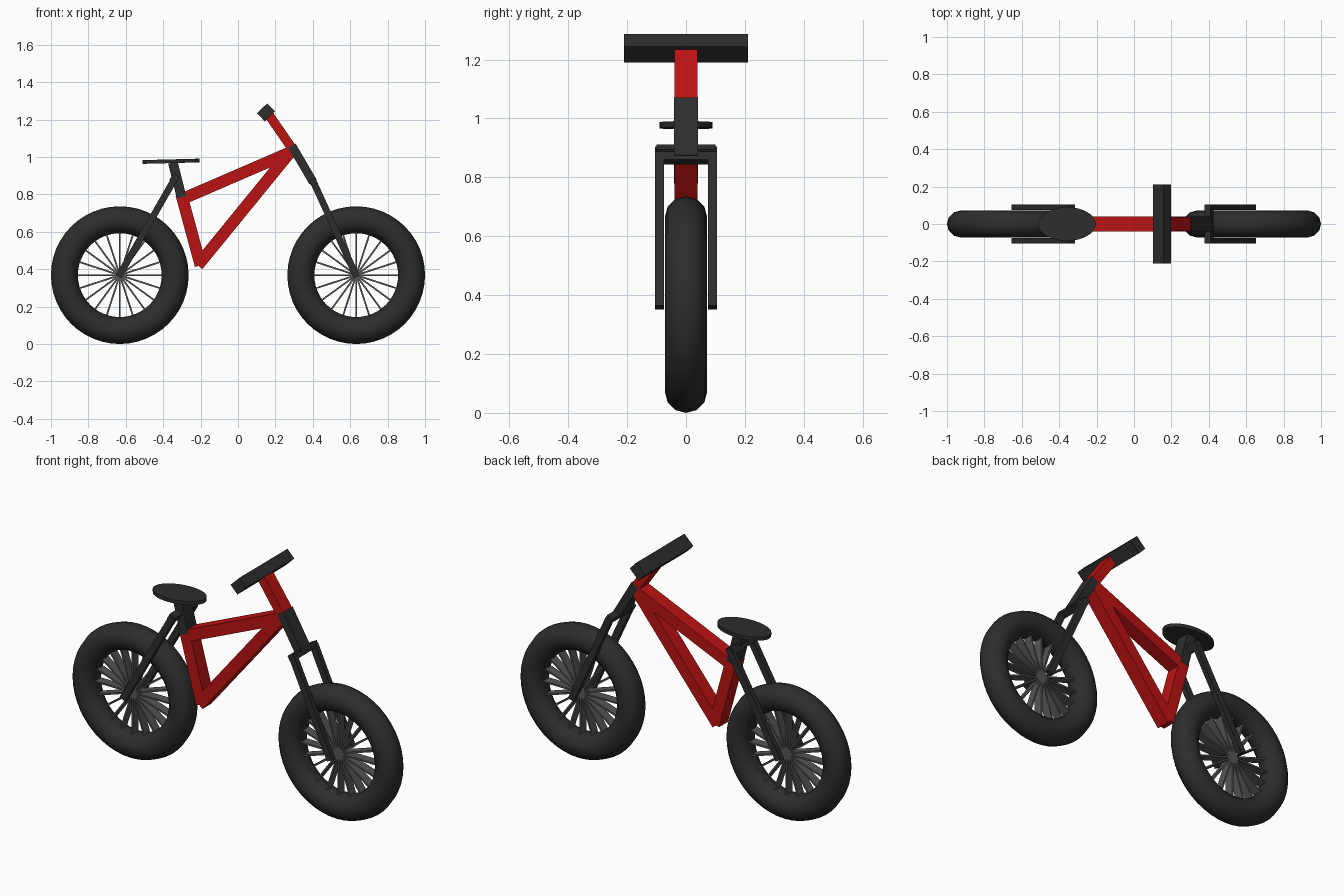
import bpy, bmesh, math
from mathutils import Vector, Matrix

if "Cube" in bpy.data.objects:
    bpy.data.objects.remove(bpy.data.objects["Cube"])


def material(name, c):
    m = bpy.data.materials.new(name)
    m.diffuse_color = (*c, 1)
    m.use_nodes = True
    m.node_tree.nodes["Principled BSDF"].inputs["Base Color"].default_value = m.diffuse_color
    return m


RED = material("frame red", (0.50, 0.006, 0.006))
BLACK = material("soft black", (0.026, 0.026, 0.026))
GREY = material("spoke grey", (0.09, 0.09, 0.09))


def finish(name, bm, mat):
    me = bpy.data.meshes.new(name)
    bmesh.ops.recalc_face_normals(bm, faces=bm.faces)
    bm.to_mesh(me)
    bm.free()
    me.materials.append(mat)
    ob = bpy.data.objects.new(name, me)
    bpy.context.collection.objects.link(ob)
    return ob


def add_beam(bm, p, q, thick, width, y=0.0):
    """Square tube between two (x, z) points, width measured along y."""
    a, b = Vector((p[0], y, p[1])), Vector((q[0], y, q[1]))
    d = b - a
    rot = Matrix.Rotation(math.atan2(d.x, d.z), 4, 'Y')
    scale = Matrix.Diagonal((thick, width, d.length, 1))
    bmesh.ops.create_cube(bm, size=1, matrix=Matrix.Translation((a + b) / 2) @ rot @ scale)


def beam(name, p, q, thick, width, mat):
    bm = bmesh.new()
    add_beam(bm, p, q, thick, width)
    return finish(name, bm, mat)


# Wheels: round tyre and two rows of thin spokes
R, r, HUB_Z = 0.296, 0.072, 0.368
for label, cx in (("rear", -0.632), ("front", 0.632)):
    bpy.ops.mesh.primitive_torus_add(major_radius=R, minor_radius=r, major_segments=48,
                                     minor_segments=12, location=(cx, 0, HUB_Z),
                                     rotation=(math.pi / 2, 0, 0))
    tyre = bpy.context.object
    tyre.name = label + "_tyre"
    tyre.data.materials.append(BLACK)
    bpy.ops.object.shade_smooth_by_angle(angle=math.radians(40))
    bm = bmesh.new()
    for i in range(20):
        t = math.tau * i / 20
        end = (cx + 0.24 * math.cos(t), HUB_Z + 0.24 * math.sin(t))
        add_beam(bm, (cx, HUB_Z), end, 0.009, 0.05)
    finish(label + "_spokes", bm, GREY)

# Red triangular frame and stem
HEAD, BOTTOM, SEAT = (0.28, 1.025), (-0.203, 0.43), (-0.298, 0.775)
beam("top_tube", (-0.31, 0.77), HEAD, 0.063, 0.078, RED)
beam("down_tube", (-0.215, 0.42), (0.295, 1.045), 0.063, 0.078, RED)
beam("seat_tube", (-0.20, 0.42), (-0.303, 0.80), 0.063, 0.078, RED)
beam("stem", (0.165, 1.225), (0.30, 1.03), 0.05, 0.077, RED)

# Black steering column, handlebar and seat post
beam("steering_column", (0.288, 1.06), (0.402, 0.865), 0.046, 0.08, BLACK)
beam("handlebar", (0.129, 1.260), (0.171, 1.217), 0.077, 0.42, BLACK)
beam("seat_post", (-0.348, 0.97), (-0.302, 0.785), 0.052, 0.08, BLACK)

# Forks: a pair of legs joined by a crown
for label, top, hub in (("front", (0.402, 0.87), (0.635, 0.358)),
                        ("rear", (-0.332, 0.895), (-0.638, 0.36))):
    bm = bmesh.new()
    for s in (-1, 1):
        add_beam(bm, top, hub, 0.036, 0.029, s * 0.09)
    finish(label + "_fork_legs", bm, BLACK)
beam("front_crown", (0.394, 0.88), (0.408, 0.852), 0.036, 0.21, BLACK)
beam("rear_crown", (-0.331, 0.903), (-0.352, 0.868), 0.036, 0.20, BLACK)

# Oval saddle
bm = bmesh.new()
bmesh.ops.create_cone(bm, cap_ends=True, segments=32, radius1=1, radius2=1, depth=1,
                      matrix=Matrix.Translation((-0.358, 0, 0.977)) @
                      Matrix.Rotation(math.radians(-1.5), 4, 'Y') @
                      Matrix.Diagonal((0.153, 0.09, 0.02, 1)))
finish("saddle", bm, BLACK)
